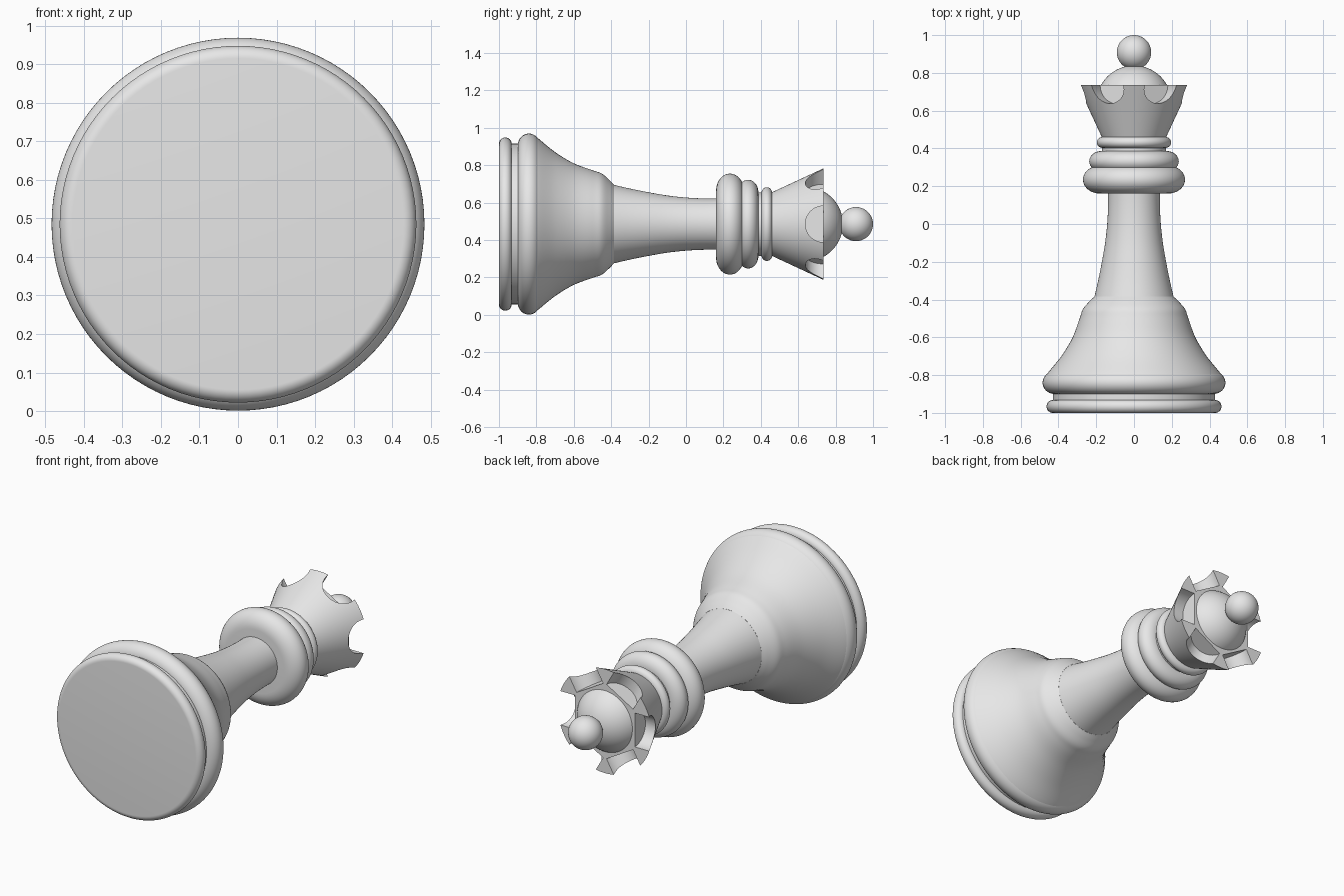
import bpy, bmesh, math
from mathutils import Matrix, Vector

cube = bpy.data.objects.get("Cube")
if cube:
    bpy.data.objects.remove(cube, do_unlink=True)

AXIS_Z = 0.485      # height of the lying axis
SEGMENTS = 96

grey = bpy.data.materials.new("light_grey")
grey.use_nodes = True
grey.diffuse_color = (0.8, 0.8, 0.8, 1)
grey.node_tree.nodes["Principled BSDF"].inputs["Base Color"].default_value = (0.8, 0.8, 0.8, 1)


def make_object(name, bm):
    mesh = bpy.data.meshes.new(name)
    bm.to_mesh(mesh)
    bm.free()
    mesh.materials.append(grey)
    obj = bpy.data.objects.new(name, mesh)
    obj.location.z = AXIS_Z
    bpy.context.collection.objects.link(obj)
    return obj


def smooth(obj):
    obj.data.shade_smooth()
    obj.data.set_sharp_from_angle(angle=math.radians(30))


def lathe(name, profile):
    """Turn (y, radius) points around the y axis and cap both ends."""
    bm = bmesh.new()
    verts = [bm.verts.new((r, y, 0)) for y, r in profile]
    edges = [bm.edges.new(pair) for pair in zip(verts, verts[1:])]
    bmesh.ops.spin(bm, geom=verts + edges, axis=(0, 1, 0), cent=(0, 0, 0),
                   angle=math.tau, steps=SEGMENTS, use_duplicate=False)
    bmesh.ops.remove_doubles(bm, verts=bm.verts[:], dist=1e-5)
    bmesh.ops.holes_fill(bm, edges=[e for e in bm.edges if e.is_boundary], sides=0)
    bmesh.ops.recalc_face_normals(bm, faces=bm.faces[:])
    obj = make_object(name, bm)
    smooth(obj)
    return obj


def curve(points, steps=6):
    """Smooth curve through the given points."""
    p = [Vector(q) for q in points]
    p = [2 * p[0] - p[1]] + p + [2 * p[-1] - p[-2]]
    out = []
    for a, b, c, d in zip(p, p[1:], p[2:], p[3:]):
        for i in range(steps):
            t = i / steps
            out.append(0.5 * (2 * b + (c - a) * t + (2 * a - 5 * b + 4 * c - d) * t ** 2
                              + (3 * b - a - 3 * c + d) * t ** 3))
    return out + [p[-2]]


def ring(name, y, half, inner, outer):
    """Rounded collar with an elliptical edge."""
    arc = [math.pi * i / 20 for i in range(21)]
    lathe(name, [(y - half * math.cos(a), inner + (outer - inner) * math.sin(a)) for a in arc])


def ball(name, y, radius, start=0.0):
    """Sphere, or a cap beginning at the given polar angle."""
    arc = [start + (math.pi - 0.002 - start) * i / 32 for i in range(33)]
    lathe(name, [(y - radius * math.cos(a), radius * math.sin(a)) for a in arc])


# Foot, groove and flared base
ring("foot_ring", -0.966, 0.034, 0.43, 0.463)
lathe("foot_groove", [(-0.95, 0.43), (-0.86, 0.43)])
ring("base_ring", -0.84, 0.06, 0.42, 0.484)
lathe("bell", curve([(-0.82, 0.478), (-0.79, 0.458), (-0.7, 0.385), (-0.6, 0.325),
                     (-0.5, 0.288), (-0.45, 0.27), (-0.41, 0.236), (-0.385, 0.21)]))

# Tapering stem
lathe("stem", curve([(-0.4, 0.213), (-0.3, 0.19), (-0.2, 0.17),
                     (-0.1, 0.153), (0, 0.142), (0.1, 0.137), (0.2, 0.137)]))

# Collars
ring("lower_collar", 0.235, 0.074, 0.18, 0.27)
ring("middle_collar", 0.332, 0.055, 0.17, 0.237)
lathe("collar_neck", [(0.3, 0.17), (0.48, 0.17)])
ring("upper_collar", 0.432, 0.029, 0.165, 0.197)

# Crown with six round notches in its rim
crown = lathe("crown", [(0.455 + 0.28 * t / 8, 0.168 + 0.13 * t / 8) for t in range(9)])
bm = bmesh.new()
for i in range(6):
    place = (Matrix.Rotation(i * math.pi / 3, 4, 'Y')
             @ Matrix.Translation((0.295, 0.735, 0))
             @ Matrix.Rotation(math.pi / 2, 4, 'Y'))
    bmesh.ops.create_cone(bm, cap_ends=True, segments=48, radius1=0.097,
                          radius2=0.097, depth=0.21, matrix=place)
cutter = make_object("notch_cutter", bm)
cutter.hide_render = True
cut = crown.modifiers.new("notches", 'BOOLEAN')
cut.operation = 'DIFFERENCE'
cut.solver = 'EXACT'
cut.object = cutter
bpy.context.view_layer.objects.active = crown
bpy.ops.object.modifier_apply(modifier=cut.name)
bpy.data.objects.remove(cutter, do_unlink=True)
smooth(crown)

# Dome and finial
ball("dome", 0.64, 0.199, math.radians(110))
ball("finial_ball", 0.909, 0.091, 0.002)
